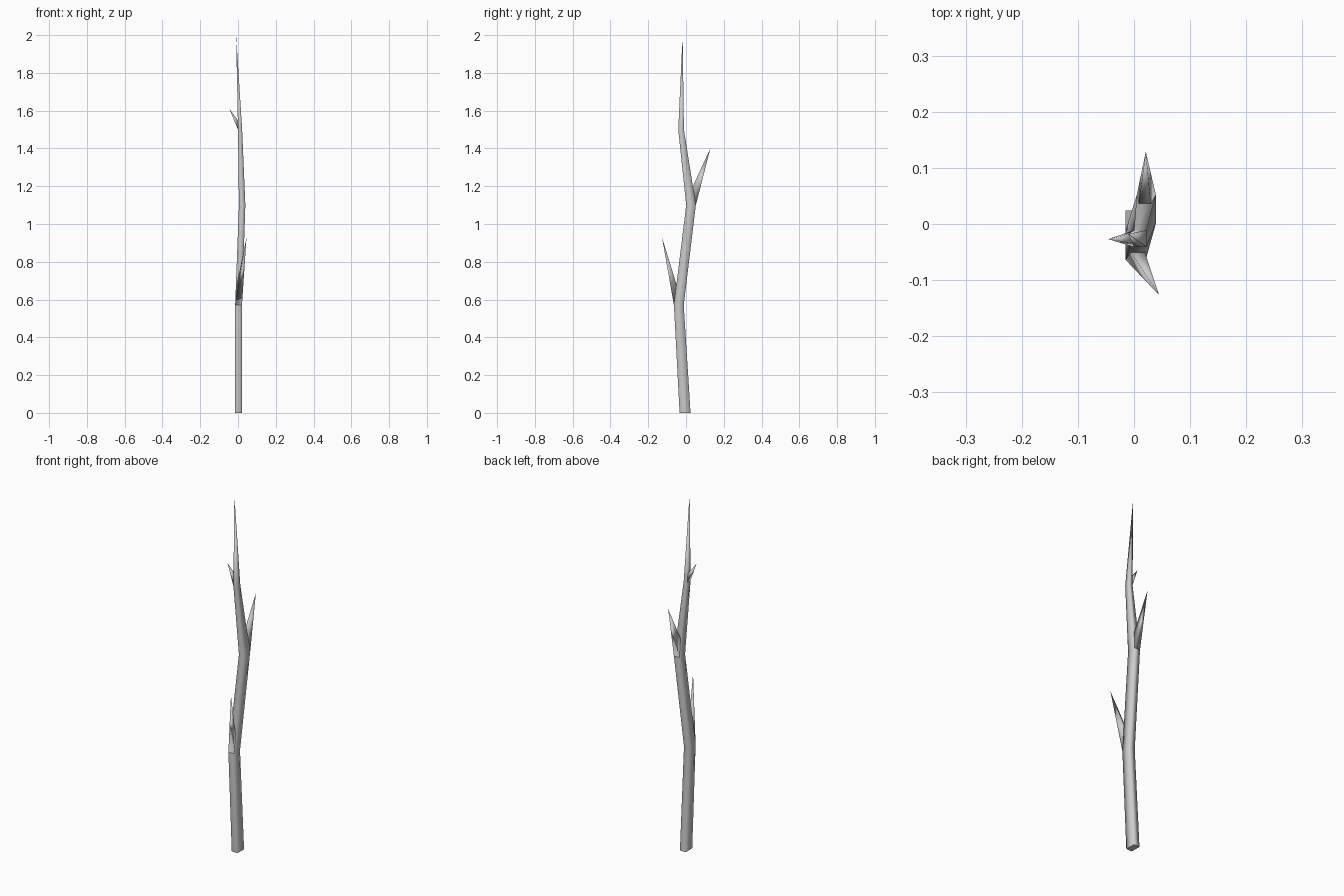
import bpy, bmesh
from mathutils import Vector

if "Cube" in bpy.data.objects:
    bpy.data.objects.remove(bpy.data.objects["Cube"])

# Trunk stations: (x min, x max, y min, y max, z), four-sided section
STATIONS = [(-0.015, 0.021, -0.034, 0.024, 0.0),
            (-0.015, 0.021, -0.064, -0.012, 0.57),
            (0.005, 0.039, 0.001, 0.052, 1.10),
            (0.0, 0.022, -0.041, -0.011, 1.50)]
TIP = (-0.01, -0.018, 2.0)


def ring(s):
    x0, x1, y0, y1, z = s
    return [Vector(p) for p in ((x0, y0, z), (x1, y0, z), (x1, y1, z), (x0, y1, z))]


def finish(name, bm, sharp_bottom=False):
    bmesh.ops.recalc_face_normals(bm, faces=bm.faces)
    for f in bm.faces:
        f.smooth = True
    if sharp_bottom:
        for e in bm.edges:
            if all(v.co.z < 0.001 for v in e.verts):
                e.smooth = False
    me = bpy.data.meshes.new(name)
    bm.to_mesh(me)
    bm.free()
    ob = bpy.data.objects.new(name, me)
    bpy.context.collection.objects.link(ob)


rings = [ring(s) for s in STATIONS]
rings_up = rings + [[Vector(TIP)] * 4]

# Crooked trunk tapering to a point
bm = bmesh.new()
vr = [[bm.verts.new(p) for p in r] for r in rings]
tip = bm.verts.new(TIP)
bm.faces.new(vr[0])
for a, b in zip(vr, vr[1:]):
    for i in range(4):
        j = (i + 1) % 4
        bm.faces.new((a[i], a[j], b[j], b[i]))
for i in range(4):
    bm.faces.new((vr[-1][i], vr[-1][(i + 1) % 4], tip))
finish("trunk", bm, True)


# Spike branch growing from one trunk face, just above a bend
def branch(name, level, side, height, end):
    i, j = side, (side + 1) % 4
    a, b = rings[level][i], rings[level][j]
    c, d = rings_up[level + 1][i], rings_up[level + 1][j]
    t = height / (c.z - a.z)
    p, q = a.lerp(c, t), b.lerp(d, t)
    m = bmesh.new()
    vs = [m.verts.new(v) for v in (a, b, q.lerp(p, 0.15), p.lerp(q, 0.15))]
    top = m.verts.new(end)
    m.faces.new(vs)
    for k in range(4):
        m.faces.new((vs[k], vs[(k + 1) % 4], top))
    finish(name, m)


branch("lower_branch", 1, 0, 0.11, (0.045, -0.127, 0.93))
branch("middle_branch", 2, 2, 0.10, (0.021, 0.129, 1.40))
branch("upper_twig", 3, 3, 0.05, (-0.046, -0.027, 1.61))
